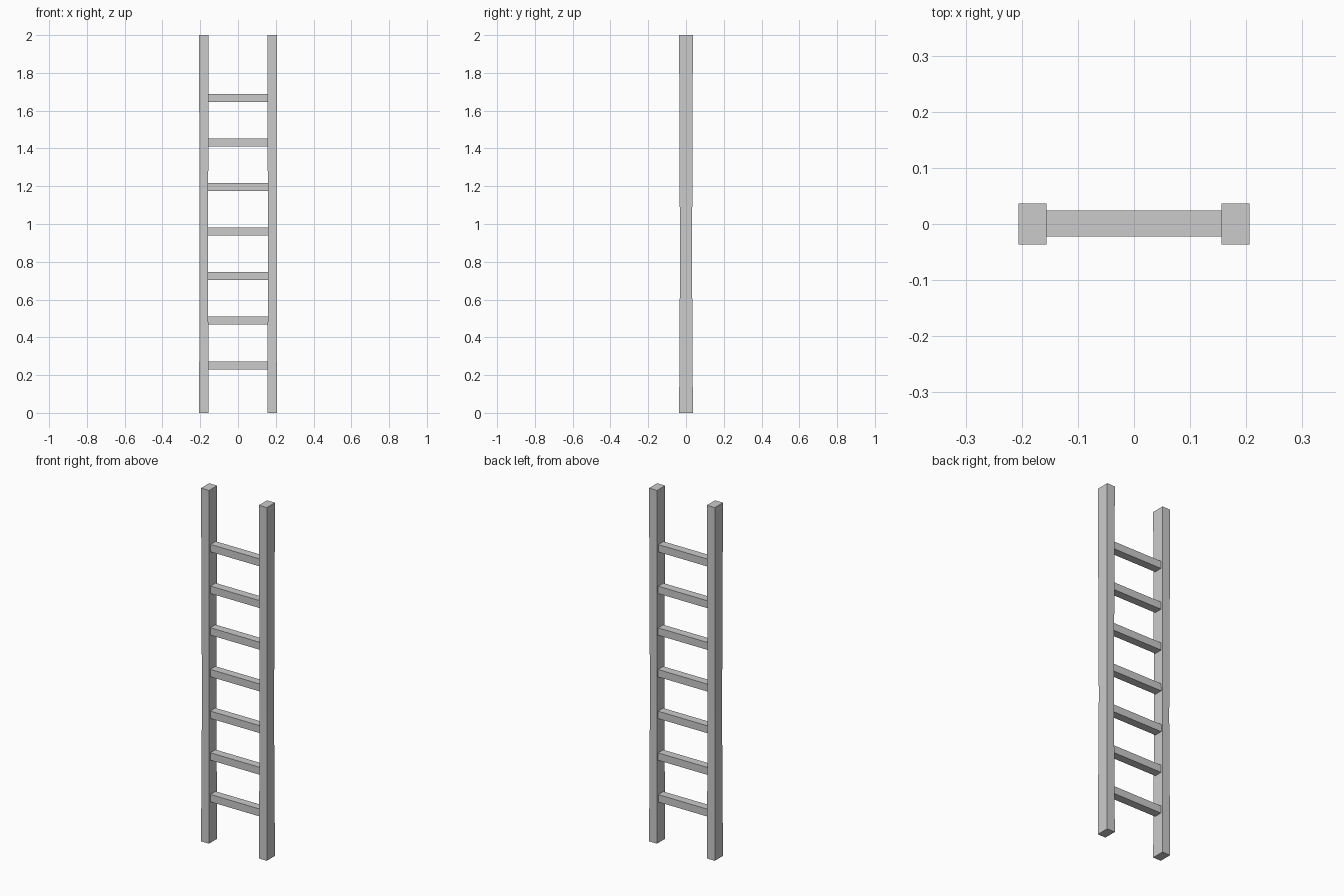
import bpy, bmesh

if "Cube" in bpy.data.objects:
    bpy.data.objects.remove(bpy.data.objects["Cube"])


def loft(name, rings):
    """Square-section beam along z; each ring is (cx, cy, z, half_x, half_y)."""
    bm = bmesh.new()
    loops = [[bm.verts.new((cx + sx * hx, cy + sy * hy, z))
              for sx, sy in ((-1, -1), (1, -1), (1, 1), (-1, 1))]
             for cx, cy, z, hx, hy in rings]
    for a, b in zip(loops, loops[1:]):
        for i in range(4):
            j = (i + 1) % 4
            bm.faces.new((a[i], a[j], b[j], b[i]))
    bm.faces.new(loops[0][::-1])
    bm.faces.new(loops[-1])
    mesh = bpy.data.meshes.new(name)
    bm.to_mesh(mesh)
    bm.free()
    obj = bpy.data.objects.new(name, mesh)
    bpy.context.collection.objects.link(obj)
    return obj


# Side rails, slightly waisted below the middle
for side, x in (("left", -0.181), ("right", 0.181)):
    loft(f"{side}_rail", [
        (x, 0.0, 0.0, 0.025, 0.0365),
        (x, 0.0, 0.8, 0.0225, 0.032),
        (x, 0.0, 2.0, 0.025, 0.0365),
    ])

# Evenly spaced rungs between the rails
for i in range(7):
    z = 0.252 + i * 0.236
    loft(f"rung_{i + 1}", [
        (0.0, 0.001, z - 0.021, 0.162, 0.023),
        (0.0, 0.001, z + 0.021, 0.162, 0.023),
    ])
